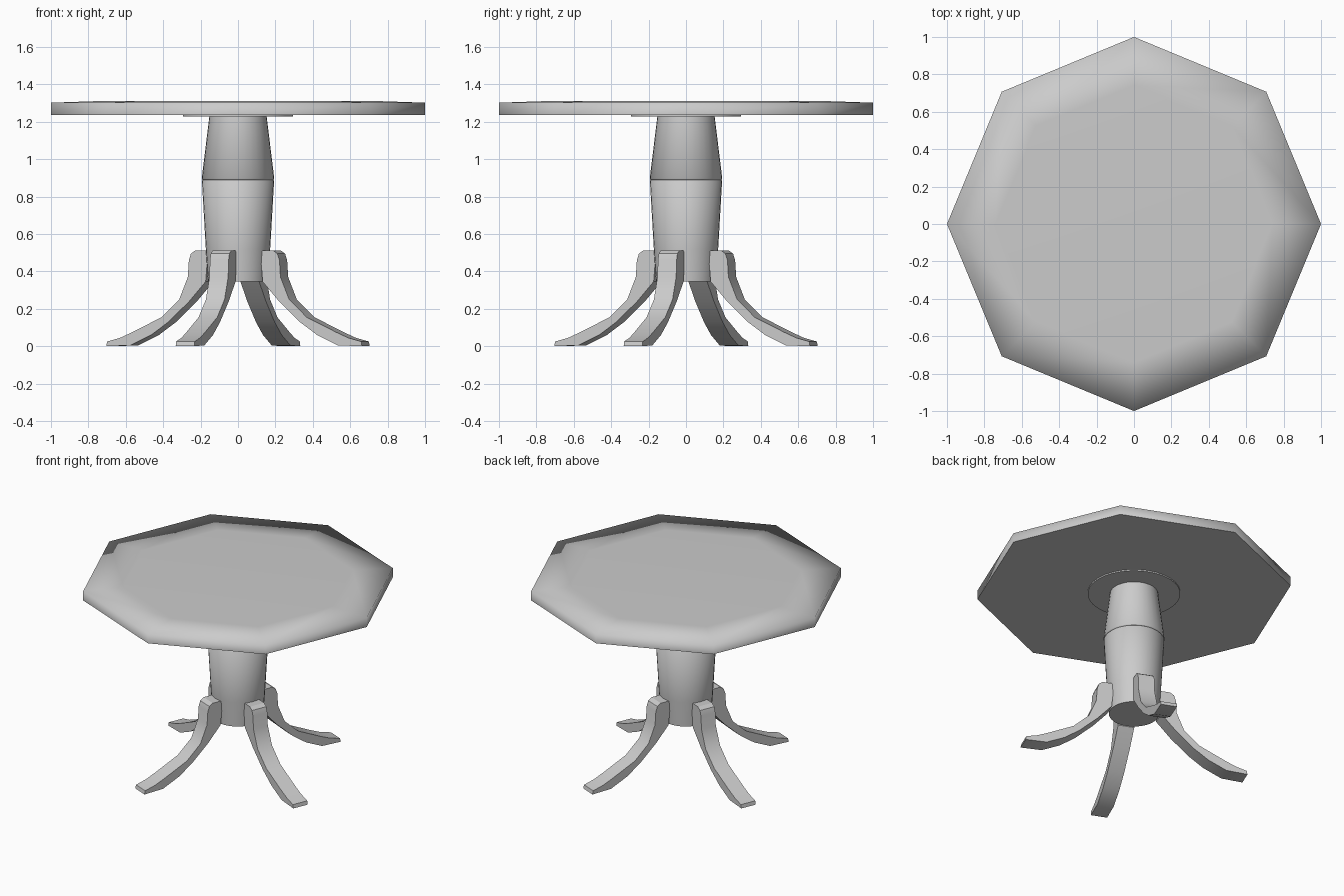
import bpy, bmesh, math

cube = bpy.data.objects.get("Cube")
if cube:
    bpy.data.objects.remove(cube, do_unlink=True)

grey = bpy.data.materials.new("plain_grey")
grey.use_nodes = True
COLOUR = (0.6, 0.6, 0.6, 1)
grey.diffuse_color = COLOUR
grey.node_tree.nodes["Principled BSDF"].inputs["Base Color"].default_value = COLOUR


def finish(bm, name, angle):
    """Turn a bmesh into a shaded object; edges above the angle stay sharp."""
    bmesh.ops.recalc_face_normals(bm, faces=bm.faces)
    mesh = bpy.data.meshes.new(name)
    bm.to_mesh(mesh)
    bm.free()
    mesh.materials.append(grey)
    obj = bpy.data.objects.new(name, mesh)
    bpy.context.collection.objects.link(obj)
    bpy.ops.object.select_all(action='DESELECT')
    obj.select_set(True)
    bpy.context.view_layer.objects.active = obj
    bpy.ops.object.shade_smooth_by_angle(angle=math.radians(angle))
    return obj


def lathe(name, profile, sides, angle=50):
    """Stack rings of (radius, height) and cap both ends."""
    bm = bmesh.new()
    rings = []
    for r, z in profile:
        turn = [2 * math.pi * i / sides for i in range(sides)]
        rings.append([bm.verts.new((r * math.cos(t), r * math.sin(t), z)) for t in turn])
    for low, high in zip(rings, rings[1:]):
        for i in range(sides):
            j = (i + 1) % sides
            bm.faces.new((low[i], low[j], high[j], high[i]))
    bm.faces.new(rings[0])
    bm.faces.new(rings[-1])
    return finish(bm, name, angle)


# Octagonal top: crisp lower edge, soft upper edge running into a flat centre
top = lathe("table_top", [(1, 1.237), (1, 1.302), (0.74, 1.311)], 8, 180)
for edge in top.data.edges:
    if all(top.data.vertices[v].co.z < 1.25 for v in edge.vertices):
        edge.use_edge_sharp = True

# Mounting plate and the two-part pedestal
lathe("mounting_plate", [(0.295, 1.228), (0.295, 1.24)], 32)
lathe("upper_column", [(0.187, 0.888), (0.194, 0.896), (0.153, 1.23)], 32)
lathe("lower_column", [(0.16, 0.345), (0.172, 0.52), (0.193, 0.884), (0.187, 0.89)], 32)

# Leg side profile as (radius, height): outer edge going down, inner edge going down
OUTER = [(0.225, 0.512), (0.25, 0.495), (0.262, 0.46), (0.268, 0.37),
         (0.318, 0.25), (0.42, 0.155), (0.59, 0.075), (0.66, 0.045), (0.735, 0.025)]
INNER = [(0.165, 0.512), (0.155, 0.495), (0.155, 0.46), (0.165, 0.345),
         (0.26, 0.24), (0.38, 0.13), (0.48, 0.06), (0.6, 0.005), (0.74, 0)]
HALF_WIDTH = 0.054


def leg(name, heading):
    bm = bmesh.new()
    c, s = math.cos(heading), math.sin(heading)
    rings = []
    for (ro, zo), (ri, zi) in zip(OUTER, INNER):
        corners = [(ro, -1, zo), (ro, 1, zo), (ri, 1, zi), (ri, -1, zi)]
        rings.append([bm.verts.new((r * c - w * HALF_WIDTH * s,
                                    r * s + w * HALF_WIDTH * c, z))
                      for r, w, z in corners])
    for a, b in zip(rings, rings[1:]):
        for i in range(4):
            j = (i + 1) % 4
            bm.faces.new((a[i], a[j], b[j], b[i]))
    bm.faces.new(rings[0])
    bm.faces.new(rings[-1])
    finish(bm, name, 32)


# Four legs, a quarter turn apart
for i, place in enumerate(("front_right", "front_left", "back_left", "back_right")):
    leg(place + "_leg", math.radians(-112.5 + 90 * i))
